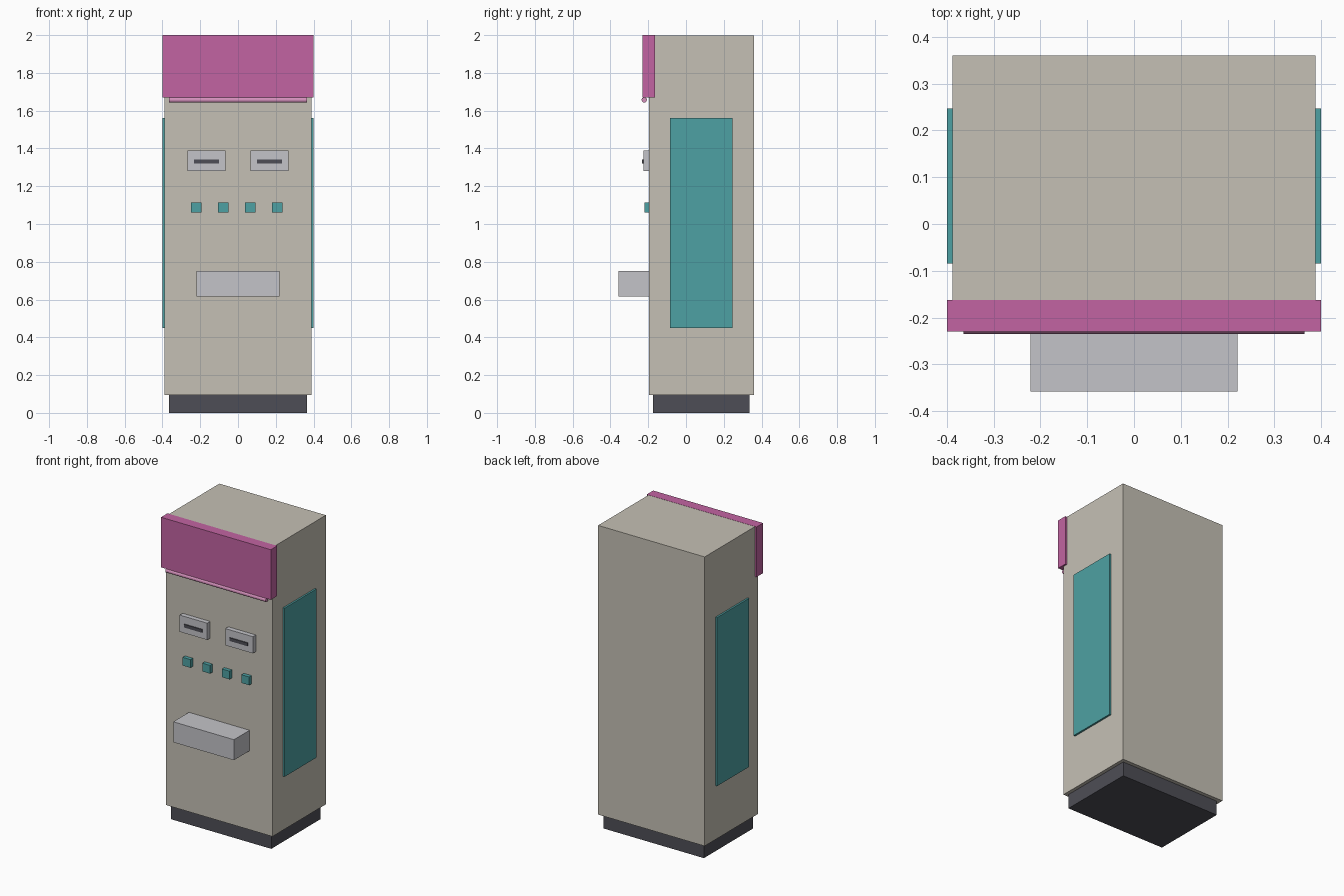
import bpy, bmesh
from math import radians
from mathutils import Matrix

cube = bpy.data.objects.get("Cube")
if cube:
    bpy.data.objects.remove(cube, do_unlink=True)


def material(name, rgb):
    m = bpy.data.materials.new(name)
    m.use_nodes = True
    m.diffuse_color = (*rgb, 1)
    m.node_tree.nodes["Principled BSDF"].inputs["Base Color"].default_value = (*rgb, 1)
    return m


BEIGE = material("warm beige", (0.56, 0.53, 0.46))
PINK = material("magenta pink", (0.54, 0.127, 0.36))
TEAL = material("teal", (0.076, 0.356, 0.366))
GREY = material("light grey", (0.55, 0.55, 0.58))
DARK = material("dark grey", (0.076, 0.076, 0.093))
PALE = material("pale pink", (0.66, 0.28, 0.5))


def add_object(name, bm, mat):
    mesh = bpy.data.meshes.new(name)
    bm.to_mesh(mesh)
    bm.free()
    mesh.materials.append(mat)
    ob = bpy.data.objects.new(name, mesh)
    bpy.context.collection.objects.link(ob)
    return ob


def box(name, x, y, z, mat):
    """Box spanning the given (low, high) range on each axis."""
    bm = bmesh.new()
    spans = (x, y, z)
    centre = [(a + b) / 2 for a, b in spans]
    size = [b - a for a, b in spans]
    bmesh.ops.create_cube(bm, size=1, matrix=Matrix.Translation(centre) @ Matrix.Diagonal((*size, 1)))
    return add_object(name, bm, mat)


FRONT = -0.195

# Cabinet and recessed plinth
box("plinth", (-0.365, 0.365), (-0.175, 0.335), (0, 0.1), DARK)
box("cabinet", (-0.388, 0.388), (FRONT, 0.36), (0.095, 1.999), BEIGE)

# Header sign with a light tube under it
box("header_sign", (-0.4, 0.4), (-0.23, -0.163), (1.67, 2.0), PINK)
bm = bmesh.new()
bmesh.ops.create_cone(bm, cap_ends=True, segments=16, radius1=0.014, radius2=0.014, depth=0.73,
                      matrix=Matrix.Translation((0, -0.221, 1.657)) @ Matrix.Rotation(radians(90), 4, "Y"))
add_object("light_tube", bm, PALE)

# Side panels, coin plates and slots, mirrored left and right
for side, s in (("left", 1), ("right", -1)):
    def span(a, b):
        return tuple(sorted((s * a, s * b)))
    box(side + "_side_panel", span(0.38, 0.4), (-0.085, 0.247), (0.45, 1.56), TEAL)
    box(side + "_coin_plate", span(0.066, 0.267), (-0.226, FRONT + 0.005), (1.28, 1.39), GREY)
    box(side + "_coin_slot", span(0.101, 0.232), (-0.232, -0.22), (1.32, 1.341), DARK)

# Row of selection buttons
for i in range(4):
    x = -0.221 + 0.143 * i
    box(f"button_{i + 1}", (x - 0.028, x + 0.028), (-0.22, FRONT + 0.005), (1.06, 1.114), TEAL)

# Dispensing tray
box("tray", (-0.221, 0.221), (-0.358, FRONT + 0.005), (0.615, 0.75), GREY)
